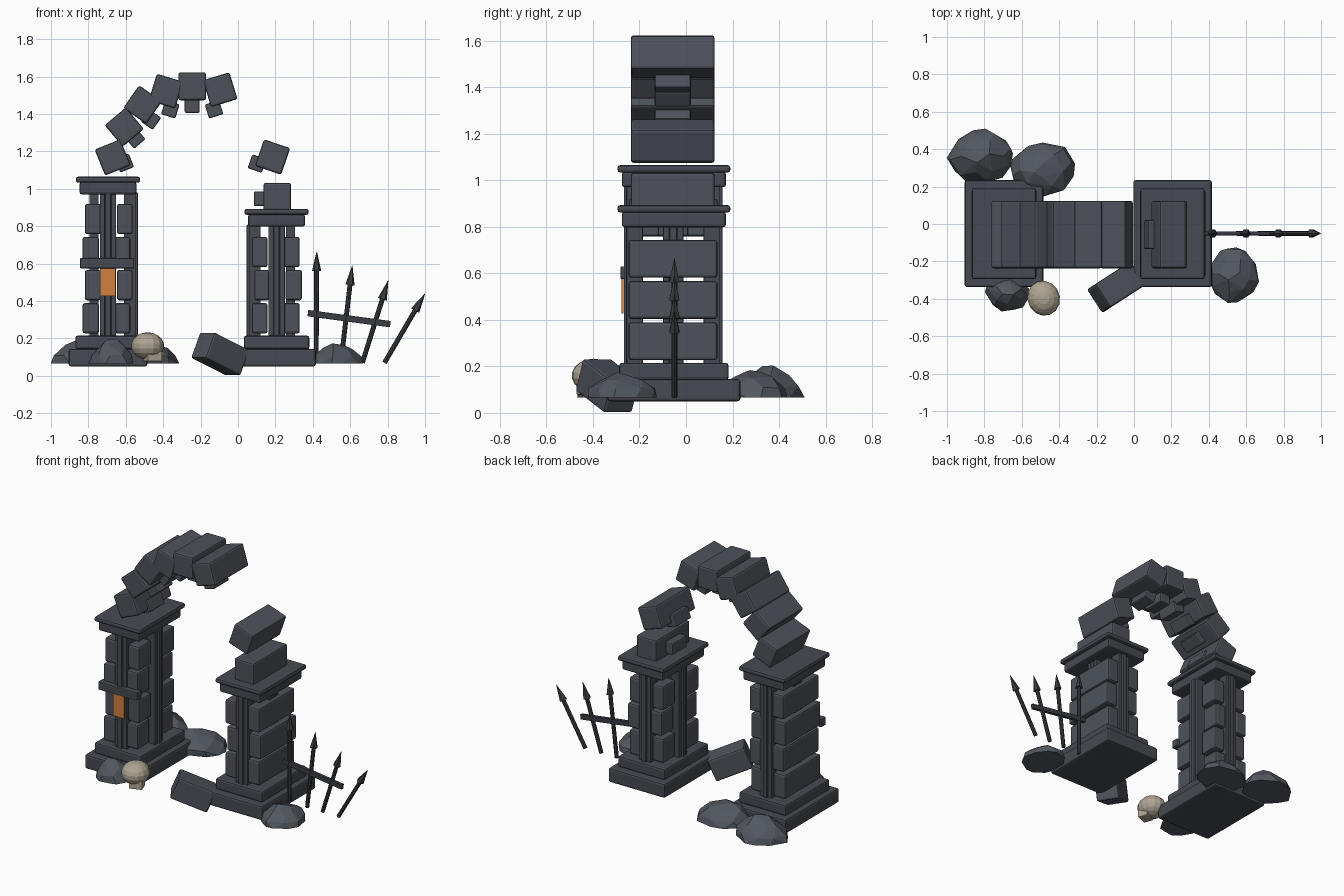
import bpy, bmesh, math, random
from mathutils import Vector, Matrix

random.seed(4)
cube = bpy.data.objects.get("Cube")
if cube:
    bpy.data.objects.remove(cube, do_unlink=True)


def material(name, rgb):
    m = bpy.data.materials.new(name)
    m.use_nodes = True
    m.diffuse_color = (*rgb, 1)
    bsdf = m.node_tree.nodes["Principled BSDF"]
    bsdf.inputs["Base Color"].default_value = (*rgb, 1)
    bsdf.inputs["Roughness"].default_value = 0.9
    return m


STONE = material("grey stone", (0.075, 0.083, 0.102))
TRIM = material("dark trim stone", (0.062, 0.068, 0.085))
ROCK = material("rubble stone", (0.085, 0.096, 0.115))
IRON = material("dark iron", (0.042, 0.045, 0.052))
AMBER = material("amber plaque", (0.62, 0.22, 0.05))
BONE = material("old bone", (0.42, 0.37, 0.29))
MID_Y = -0.055


def finish(name, bm, mat, bevel=0.0):
    mesh = bpy.data.meshes.new(name)
    bm.to_mesh(mesh)
    bm.free()
    mesh.materials.append(mat)
    ob = bpy.data.objects.new(name, mesh)
    bpy.context.collection.objects.link(ob)
    if bevel:
        mod = ob.modifiers.new("worn edges", 'BEVEL')
        mod.width = bevel
        mod.segments = 2
    return ob


def box(name, center, size, mat=STONE, bevel=0.012, tilt=0.0, yaw=0.0):
    """Bevelled block; tilt turns it counter-clockwise seen from the front."""
    bm = bmesh.new()
    bmesh.ops.create_cube(bm, size=1, matrix=Matrix.Diagonal((*size, 1)))
    ob = finish(name, bm, mat, bevel)
    ob.location = center
    ob.rotation_euler = (0, -math.radians(tilt), math.radians(yaw))
    return ob


def span(name, x, y, z, mat=STONE, bevel=0.012):
    """Block given by its limits on each axis."""
    lims = (x, y, z)
    return box(name, [(a + b) / 2 for a, b in lims], [abs(b - a) for a, b in lims], mat, bevel)


def pillar(side, cx, inner, top, rows):
    """Pillar of corner blocks and shaft clusters; inner is the x sign of the arch side."""
    def slab(part, hx, hy, z0, z1):
        box(f"{side}_{part}", (cx, MID_Y + 0.003, (z0 + z1) / 2), (2 * hx, 2 * hy, z1 - z0), TRIM)

    slab("plinth", 0.21, 0.286, 0.05, 0.145)
    slab("plinth_step", 0.175, 0.235, 0.142, 0.215)
    slab("capital", 0.152, 0.224, top - 0.095, top - 0.028)
    slab("capital_slab", 0.172, 0.243, top - 0.032, top)

    # Shaft clusters on front, back, inner and outer faces
    z = (0.2, top - 0.085)
    for i in (-1, 0, 1):
        w = 0.014 if i else 0.016
        out = 0 if i else 0.012
        for label, s in (("front", -1), ("back", 1)):
            span(f"{side}_{label}_shaft", (cx + i * 0.03 - w, cx + i * 0.03 + w),
                 (MID_Y + s * 0.13, MID_Y + s * (0.2 + out)), z, TRIM, 0.005)
        y = MID_Y + i * 0.03
        span(f"{side}_inner_shaft", (cx + inner * 0.085, cx + inner * (0.148 + out)),
             (y - w, y + w), z, TRIM, 0.005)
        span(f"{side}_outer_shaft", (cx - inner * 0.05, cx - inner * 0.1),
             (y - w, y + w), z, TRIM, 0.005)

    # Courses: long blocks outside, pairs of corner blocks inside
    for r in range(rows):
        z0 = 0.227 + r * 0.177
        shift = 0.006 if r % 2 else -0.006
        z = (z0, z0 + 0.162)
        a, b = cx - inner * 0.042 + shift, cx - inner * 0.13 + shift
        span(f"{side}_outer_block", (a, b), (MID_Y - 0.192, MID_Y + 0.19), z)
        a, b = cx + inner * 0.042 + shift, cx + inner * 0.125 + shift
        for s in (-1, 1):
            span(f"{side}_inner_block", (a, b), (MID_Y + s * 0.06, MID_Y + s * 0.191), z)


pillar("right", -0.695, 1, 1.065, 4)
pillar("left", 0.206, -1, 0.893, 3)

# Cross band and plaque on the taller pillar
span("cross_band", (-0.845, -0.555), (-0.282, -0.23), (0.575, 0.63), TRIM, 0.006)
span("plaque", (-0.737, -0.655), (-0.277, -0.268), (0.428, 0.576), AMBER, 0)

# Arch stones with small ribs: stone x, z, tilt, rib x, z
ARCH = [
    (-0.670, 1.168, 22, -0.607, 1.138),
    (-0.608, 1.330, 40, -0.550, 1.270),
    (-0.510, 1.450, 55, -0.465, 1.370),
    (-0.385, 1.522, -17, -0.362, 1.425),
    (-0.245, 1.548, 0, -0.245, 1.445),
    (-0.095, 1.530, 17, -0.128, 1.425),
    (0.185, 1.170, -19, 0.102, 1.135),
    (0.210, 0.957, 0, 0.125, 0.947),
]
for x, z, tilt, rx, rz in ARCH:
    box("arch_stone", (x, MID_Y - 0.002, z), (0.148, 0.36, 0.15), STONE, 0.012, tilt)
    box("arch_rib", (rx, MID_Y - 0.002, rz), (0.08, 0.155, 0.078), STONE, 0.008, tilt)

# Fallen arch stone
box("fallen_stone", (-0.095, -0.338, 0.117), (0.245, 0.15, 0.15), STONE, 0.012, -23, 33)


def rock(center, rx, ry, height, turn):
    """Flat-bottomed boulder: hull of a few jittered rings."""
    bm = bmesh.new()
    for level, radius, n in ((0, 1, 11), (0.35, 0.92, 8), (0.75, 0.62, 6), (1, 0.25, 3)):
        for i in range(n):
            a = math.tau * (i + random.uniform(-0.25, 0.25)) / n + turn
            k = radius * random.uniform(0.9, 1.03)
            lift = height * level * random.uniform(0.88, 1.02)
            bm.verts.new((rx * k * math.cos(a), ry * k * math.sin(a), lift))
    hull = bmesh.ops.convex_hull(bm, input=bm.verts)
    loose = [g for g in hull["geom_interior"] if isinstance(g, bmesh.types.BMVert)]
    bmesh.ops.delete(bm, geom=loose, context='VERTS')
    bmesh.ops.dissolve_limit(bm, angle_limit=0.12, verts=bm.verts, edges=bm.edges)
    bmesh.ops.recalc_face_normals(bm, faces=bm.faces)
    finish("boulder", bm, ROCK).location = center


rock((-0.815, 0.36, 0.067), 0.185, 0.15, 0.135, 0.2)
rock((-0.49, 0.29, 0.067), 0.185, 0.155, 0.12, 0.9)
rock((-0.675, -0.37, 0.067), 0.12, 0.1, 0.135, 1.5)
rock((0.535, -0.275, 0.067), 0.14, 0.16, 0.105, 2.1)

# Skull: cranium and jaw
bm = bmesh.new()
bmesh.ops.create_uvsphere(bm, u_segments=14, v_segments=9, radius=1,
                          matrix=Matrix.Diagonal((0.088, 0.096, 0.073, 1)))
skull = finish("skull_cranium", bm, BONE)
skull.location = (-0.483, -0.397, 0.16)
skull.rotation_euler = (0, 0, math.radians(20))
box("skull_jaw", (-0.455, -0.425, 0.105), (0.085, 0.07, 0.055), BONE, 0.006, 0, 20)


def rod(name, start, end, r1, r2, sides):
    """Tapered rod between two points."""
    start, end = Vector(start), Vector(end)
    axis = end - start
    turn = axis.to_track_quat('Z', 'Y').to_matrix().to_4x4()
    bm = bmesh.new()
    bmesh.ops.create_cone(bm, cap_ends=True, segments=sides, radius1=r1, radius2=r2,
                          depth=axis.length,
                          matrix=Matrix.Translation((start + end) / 2) @ turn)
    return finish(name, bm, IRON)


# Bent iron fence: base x, tip x, tip z
FENCE_Y = -0.05
for x0, x1, z1 in ((0.418, 0.421, 0.665), (0.55, 0.611, 0.59),
                   (0.665, 0.803, 0.51), (0.783, 1.0, 0.44)):
    base, tip = Vector((x0, FENCE_Y, 0.07)), Vector((x1, FENCE_Y, z1))
    neck = tip - (tip - base).normalized() * 0.105
    rod("fence_spear", base, neck, 0.013, 0.013, 8)
    rod("fence_spear_head", neck, tip, 0.025, 0.001, 6)
box("fence_rail", (0.594, FENCE_Y, 0.306), (0.445, 0.022, 0.034), IRON, 0.003, -7.6)
